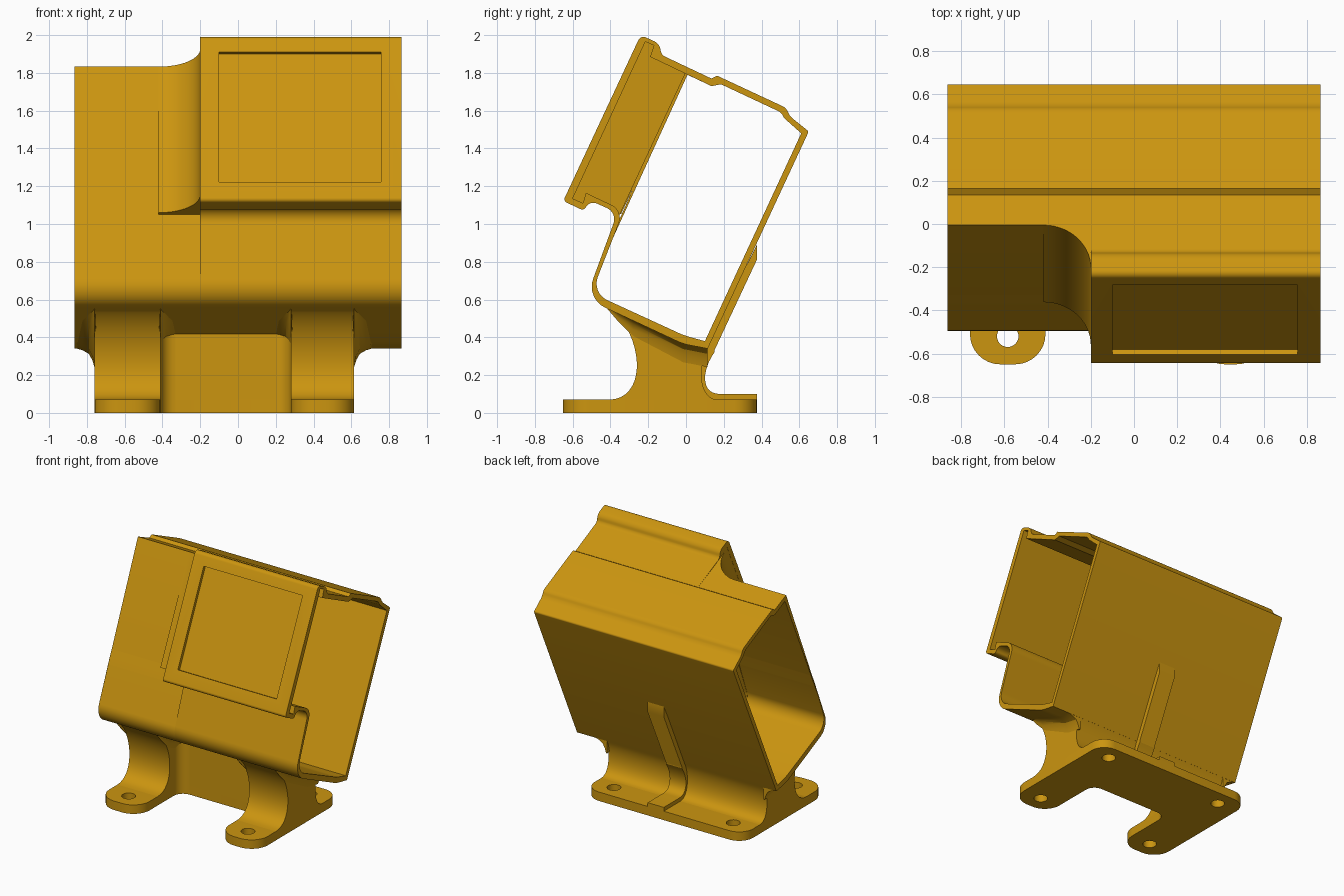
import bpy, bmesh, math
from mathutils import Vector
from mathutils.geometry import interpolate_bezier

if "Cube" in bpy.data.objects:
    bpy.data.objects.remove(bpy.data.objects["Cube"])

ochre = bpy.data.materials.new("ochre")
ochre.diffuse_color = (0.60, 0.30, 0.005, 1)
ochre.use_nodes = True
ochre.node_tree.nodes["Principled BSDF"].inputs["Base Color"].default_value = ochre.diffuse_color


def finish(name, bm):
    bmesh.ops.recalc_face_normals(bm, faces=bm.faces)
    mesh = bpy.data.meshes.new(name)
    bm.to_mesh(mesh)
    bm.free()
    mesh.materials.append(ochre)
    ob = bpy.data.objects.new(name, mesh)
    bpy.context.collection.objects.link(ob)
    return ob


def bez(a, h1, h2, b, n=14):
    pts = interpolate_bezier(*[Vector((p[0], p[1], 0)) for p in (a, h1, h2, b)], n)
    return [(p.x, p.y) for p in pts]


def rounded(corners):
    """Polygon from (a, b, trim) corners; trim is the length cut by rounding."""
    out = []
    for i, c in enumerate(corners):
        p = Vector(c[:2])
        r = c[2] if len(c) > 2 else 0
        if not r:
            out.append(tuple(p))
            continue
        a = p + (Vector(corners[i - 1][:2]) - p).normalized() * r
        b = p + (Vector(corners[(i + 1) % len(corners)][:2]) - p).normalized() * r
        out += bez(a, a.lerp(p, .55), b.lerp(p, .55), b, 9)
    return out


def circle(x, y, r, n=24):
    return [(x + r * math.cos(2 * math.pi * i / n), y + r * math.sin(2 * math.pi * i / n))
            for i in range(n)]


def along_x(a, b, c):
    return (c, a, b)


def along_z(a, b, c):
    return (a, b, c)


def prism(name, loops, lo, hi, place=along_x):
    """Extrude an outline (plus hole outlines) from lo to hi."""
    bm = bmesh.new()
    for loop in loops:
        vs = [bm.verts.new((a, b, 0)) for a, b in loop]
        for i, v in enumerate(vs):
            bm.edges.new((vs[i - 1], v))
    bmesh.ops.triangle_fill(bm, use_beauty=True, edges=bm.edges[:], normal=(0, 0, 1))
    low = bm.verts[:]
    ext = bmesh.ops.extrude_face_region(bm, geom=bm.faces[:], use_keep_orig=True)
    high = [g for g in ext["geom"] if isinstance(g, bmesh.types.BMVert)]
    for vs, c in ((low, lo), (high, hi)):
        for v in vs:
            v.co = place(v.co.x, v.co.y, c)
    return finish(name, bm)


# Housing: a tilted hollow section, plain on the left, deeper on the right
back_out = [(.135, 1.77), (.165, 1.785), (.53, 1.615, .02), (.55, 1.57, .02), (.65, 1.49, .01),
            (.115, .34), (-.015, .365, .03), (-.53, .605, .11)]
back_in = [(.135, 1.73), (.185, 1.74), (.505, 1.59, .02), (.52, 1.56), (.61, 1.48),
           (.10, .38), (-.01, .41, .03), (-.50, .635, .09), (-.355, 1.02)]
plain_out = rounded([(-.005, 1.833)] + back_out)
plain_in = rounded([(.008, 1.79)] + back_in)
prism("housing_left", [plain_out, plain_in], -.865, -.2)

deep_out = rounded([(-.24, 2.0, .03), (-.14, 1.955, .03), (-.13, 1.895, .02)] + back_out +
                   [(-.363, 1.06, .06), (-.51, 1.125, .04), (-.54, 1.07, .02),
                    (-.65, 1.122, .02)])
deep_in = rounded([(-.215, 1.965), (-.17, 1.945), (-.19, 1.885)] + back_in[:-1] +
                  [(-.33, 1.07, .07), (-.53, 1.165), (-.545, 1.11), (-.60, 1.135)])
deep = prism("housing_right", [deep_out, deep_in], -.2, .865)

# Shallow rectangular recess in the raised front face
slope = (.405 / .875)


def front_at(z, depth):
    return (-.645 + (z - 1.125) * slope + depth * .907, z - depth * .42)


cutter = prism("recess_cutter", [[front_at(1.22, -.1), front_at(1.22, .022),
                                  front_at(1.91, .022), front_at(1.91, -.1)]], -.1, .757)
cutter.hide_render = True
mod = deep.modifiers.new("recess", "BOOLEAN")
mod.operation, mod.object, mod.solver = "DIFFERENCE", cutter, "EXACT"
graph = bpy.context.evaluated_depsgraph_get()
cut_mesh = bpy.data.meshes.new_from_object(deep.evaluated_get(graph))
deep.modifiers.clear()
deep.data = cut_mesh
bpy.data.objects.remove(cutter)

# Closed left end of the raised part
prism("raised_end_wall", [[(-.235, 1.985), (-.15, 1.945), (-.14, 1.89), (.005, 1.815),
                           (-.36, 1.03), (-.41, 1.095), (-.51, 1.12), (-.545, 1.085),
                           (-.635, 1.125)]], -.199, -.165)

# Concave blend from the plain front wall up to the raised part
blend = [(-.198, -.02)] + [(-.42 + .22 * math.sin(t), .22 - .22 * math.cos(t))
                           for t in [math.pi / 2 * (1 - i / 14) for i in range(15)]] + [(-.42, -.02)]


def on_front(a, b, c):
    if c:  # upper end follows the sloping top
        return (a, -.005 - b * .906, 1.833 + b * .423)
    return (a, -.362 - b * .906, 1.06 + b * .423)


prism("raised_blend", [blend], 0, 1, on_front)

# Base plate with two front feet and four screw holes
outline = rounded([(-.76, .375, .12), (-.76, -.65, .14), (-.41, -.65, .14), (-.41, -.13, .08),
                   (.28, -.13, .08), (.28, -.65, .14), (.615, -.65, .14), (.615, .375, .12)])
holes = [circle(x, y, .05) for x in (-.585, .45) for y in (-.52, .25)]
prism("base_plate", [outline] + holes, 0, .07, along_z)

# Curved legs and the web between them
front_curve = bez((-.455, .585), (-.23, .48), (-.18, .07), (-.41, .07), 20)
rear_curve = bez((.17, .07), (.07, .07), (.06, .24), (.115, .342), 16)
leg = front_curve + [(-.41, .03), (.17, .03)] + rear_curve + [(-.01, .385), (-.44, .59)]
web = [(-.13, .435), (-.13, .001), (.17, .001)] + rear_curve + [(-.01, .385)]
prism("left_leg", [leg], -.76, -.41)
prism("right_leg", [leg], .28, .615)
prism("web", [web], -.41, .28)
for name, x, s in (("web_fillet_left", -.41, 1), ("web_fillet_right", .28, -1)):
    arc = bez((x, -.21), (x, -.166), (x + s * .036, -.13), (x + s * .08, -.13), 8)
    prism(name, [arc + [(x + s * .08, -.11), (x - s * .01, -.11), (x - s * .01, -.21)]],
          .001, .45, along_z)


# Flares where the legs spread into the underside of the housing
def flare(name, x, s, sections):
    arc = [(0, -.1), (.012, -.062), (.03, -.03), (.062, -.012), (.1, 0), (.1, .015), (-.01, .015),
           (-.01, -.1)]
    bm = bmesh.new()
    rings = [[bm.verts.new((x + s * a * k, y, z + b * k)) for a, b in arc] for y, z, k in sections]
    for r0, r1 in zip(rings, rings[1:]):
        for i in range(len(arc)):
            bm.faces.new((r0[i - 1], r0[i], r1[i], r1[i - 1]))
    bm.faces.new(rings[0])
    bm.faces.new(rings[-1])
    finish(name, bm)


outer = [(-.43, .572, .05), (-.36, .535, .5), (-.28, .497, .9), (-.015, .368, 1), (.113, .343, 1)]
inner = outer[:3] + [(-.11, .412, .9)]
flare("left_outer_flare", -.76, -1, outer)
flare("right_outer_flare", .615, 1, outer)
flare("left_inner_flare", -.41, 1, inner)
flare("right_inner_flare", .28, -1, inner)

# Stiffening rib up the back
rib = [(.375, .89), (.375, .81), (.15, .33)] + bez((.15, .32), (.08, .22), (.08, .10), (.18, .10)) + \
      [(.375, .10), (.375, .01), (.06, .01), (.07, .2), (.10, .34)]
prism("back_rib", [rib], -.07, .07)

for ob in bpy.context.collection.objects:
    ob.select_set(True)
    bpy.context.view_layer.objects.active = ob
bpy.ops.object.shade_smooth_by_angle(angle=math.radians(30))
